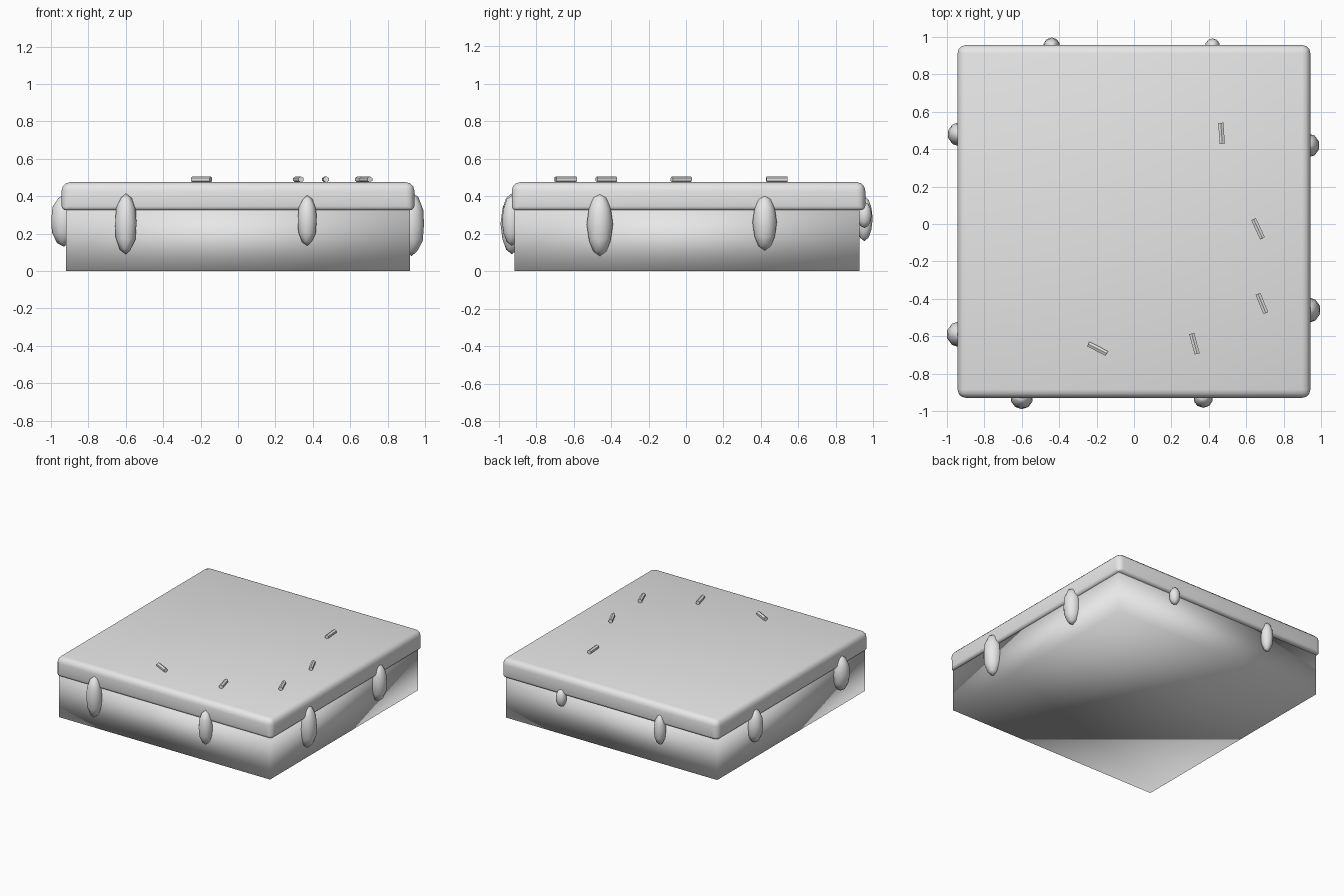
import bpy
import bmesh
from math import radians
from mathutils import Matrix, Vector

cube = bpy.data.objects.get("Cube")
if cube:
    bpy.data.objects.remove(cube, do_unlink=True)

# Single plain grey for the whole cake
grey = bpy.data.materials.new("light_grey")
grey.use_nodes = True
colour = (0.8, 0.8, 0.8, 1)
grey.diffuse_color = colour
grey.node_tree.nodes["Principled BSDF"].inputs["Base Color"].default_value = colour


def add_object(name, bm, smooth=True):
    mesh = bpy.data.meshes.new(name)
    for face in bm.faces:
        face.smooth = smooth
    bm.to_mesh(mesh)
    bm.free()
    mesh.materials.append(grey)
    obj = bpy.data.objects.new(name, mesh)
    bpy.context.collection.objects.link(obj)
    return obj


def box(low, high):
    low, high = Vector(low), Vector(high)
    bm = bmesh.new()
    matrix = Matrix.Translation((low + high) / 2) @ Matrix.Diagonal((*(high - low), 1))
    bmesh.ops.create_cube(bm, size=1, matrix=matrix)
    return bm


# Cake body: softly shaded square slab
add_object("cake_body", box((-0.92, -0.915, 0), (0.92, 0.925, 0.34)))

# Icing slab: rounded rim, tighter rounding on the underside
bm = box((-0.943, -0.93, 0.325), (0.943, 0.957, 0.475))
weight = bm.edges.layers.float.new("bevel_weight_edge")
for edge in bm.edges:
    underside = all(v.co.z < 0.4 for v in edge.verts)
    edge[weight] = 0.5 if underside else 1
icing = add_object("icing", bm)
bevel = icing.modifiers.new("rounded_rim", "BEVEL")
bevel.limit_method = "WEIGHT"
bevel.width = 0.045
bevel.segments = 3

# Icing drips: side, position along it, half width, bottom and top height
drips = [
    ("front", -0.60, 0.06, 0.09, 0.415),
    ("front", 0.37, 0.053, 0.135, 0.405),
    ("right", -0.46, 0.07, 0.08, 0.42),
    ("right", 0.42, 0.065, 0.11, 0.41),
    ("left", 0.48, 0.065, 0.13, 0.40),
    ("left", -0.59, 0.07, 0.13, 0.41),
    ("back", -0.44, 0.045, 0.16, 0.40),
    ("back", 0.42, 0.04, 0.23, 0.37),
]
for number, (side, along, radius, bottom, top) in enumerate(drips, 1):
    middle = (bottom + top) / 2
    place = {
        "front": (along, -0.93, middle),
        "back": (along, 0.952, middle),
        "right": (0.928, along, middle),
        "left": (-0.932, along, middle),
    }[side]
    bm = bmesh.new()
    shape = Matrix.Diagonal((radius, radius, (top - bottom) / 2, 1))
    bmesh.ops.create_icosphere(bm, subdivisions=2, radius=1,
                               matrix=Matrix.Translation(place) @ shape)
    add_object(f"icing_drip_{side}_{number}", bm)

# Sprinkles: short six-sided rods lying on the icing (x, y, heading)
sprinkles = [(0.468, 0.485, 94), (0.663, -0.025, 115), (0.684, -0.425, 112),
             (0.323, -0.64, 105), (-0.195, -0.667, 153)]
for number, (x, y, heading) in enumerate(sprinkles, 1):
    bm = bmesh.new()
    turn = Matrix.Rotation(radians(heading), 4, "Z") @ Matrix.Rotation(radians(90), 4, "Y")
    roll = Matrix.Rotation(radians(30), 4, "Z")
    bmesh.ops.create_cone(bm, cap_ends=True, segments=6, radius1=0.016, radius2=0.016,
                          depth=0.112,
                          matrix=Matrix.Translation((x, y, 0.49)) @ turn @ roll)
    add_object(f"sprinkle_{number}", bm, smooth=False)
